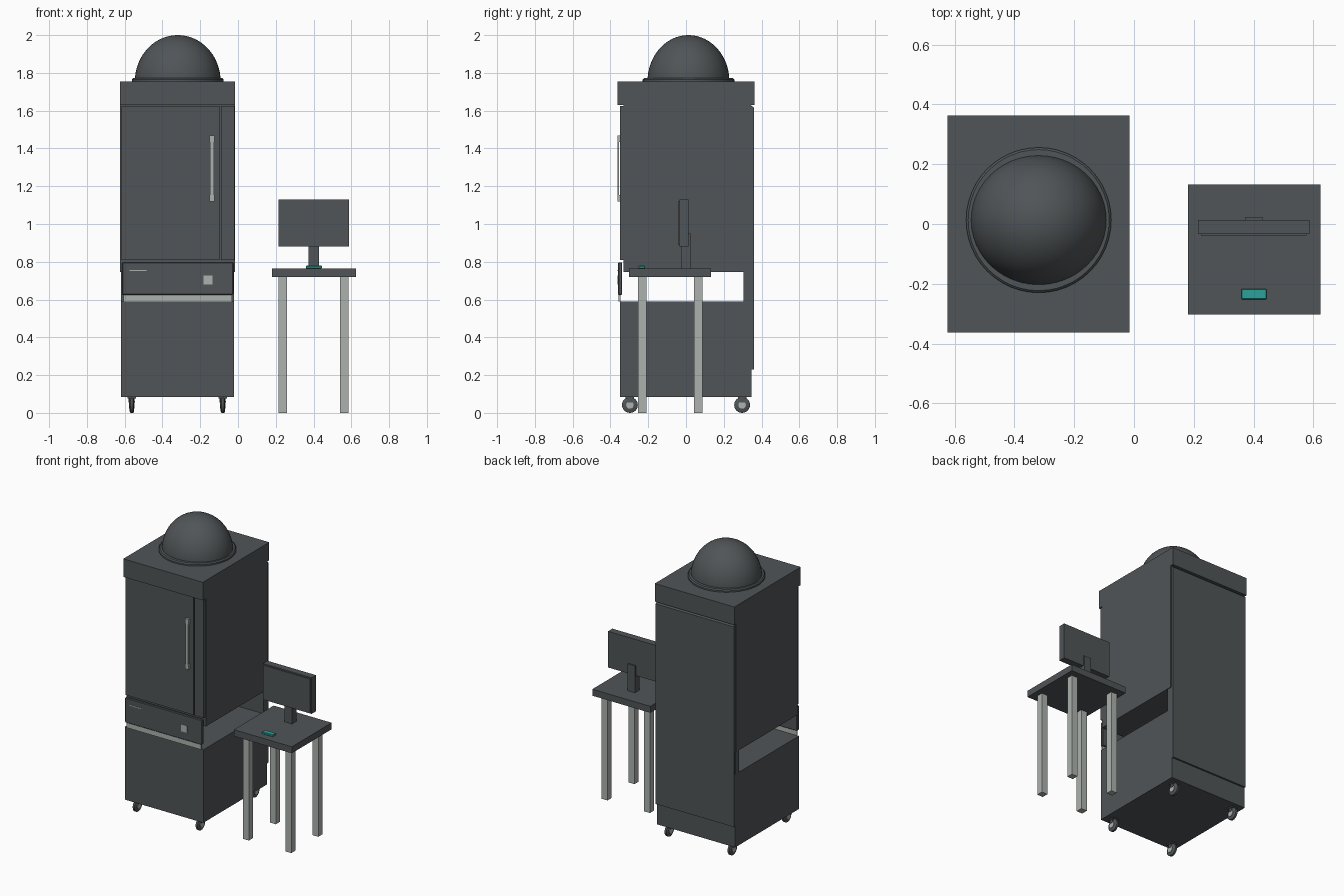
import bpy, bmesh, math
from mathutils import Vector

cube = bpy.data.objects.get("Cube")
if cube:
    bpy.data.objects.remove(cube, do_unlink=True)


def material(name, rgb):
    m = bpy.data.materials.new(name)
    m.use_nodes = True
    m.diffuse_color = (*rgb, 1)
    m.node_tree.nodes["Principled BSDF"].inputs["Base Color"].default_value = (*rgb, 1)
    return m


DARK = material("charcoal", (0.08, 0.09, 0.095))
LIGHT = material("light_grey", (0.42, 0.45, 0.43))
TEAL = material("teal", (0.024, 0.36, 0.32))


def finish(name, bm, mat, smooth=False):
    bmesh.ops.recalc_face_normals(bm, faces=bm.faces)
    mesh = bpy.data.meshes.new(name)
    bm.to_mesh(mesh)
    bm.free()
    mesh.materials.append(mat)
    ob = bpy.data.objects.new(name, mesh)
    bpy.context.scene.collection.objects.link(ob)
    if smooth:
        bpy.ops.object.select_all(action="DESELECT")
        bpy.context.view_layer.objects.active = ob
        ob.select_set(True)
        bpy.ops.object.shade_smooth_by_angle(angle=math.radians(35))
    return ob


def box(name, x, y, z, mat=DARK, bevel=0):
    """Box from (min, max) pairs."""
    bm = bmesh.new()
    bmesh.ops.create_cube(bm, size=1)
    for v in bm.verts:
        v.co = Vector([r[0] if c < 0 else r[1] for c, r in zip(v.co, (x, y, z))])
    if bevel:
        bmesh.ops.bevel(bm, geom=bm.edges[:], offset=bevel, segments=1, affect="EDGES")
    return finish(name, bm, mat)


def extrude_x(name, profile, x, mat=DARK):
    """Extrude a (y, z) outline along x."""
    bm = bmesh.new()
    face = bm.faces.new([bm.verts.new((x[0], y, z)) for y, z in profile])
    out = bmesh.ops.extrude_face_region(bm, geom=[face])
    moved = [g for g in out["geom"] if isinstance(g, bmesh.types.BMVert)]
    bmesh.ops.translate(bm, verts=moved, vec=(x[1] - x[0], 0, 0))
    return finish(name, bm, mat)


def lathe(name, profile, centre, mat=DARK, axis="Z", scale=(1, 1, 1), steps=48):
    """Spin a (radius, height) profile around the chosen axis."""
    bm = bmesh.new()
    verts = [bm.verts.new((r, 0, h)) for r, h in profile]
    edges = [bm.edges.new(pair) for pair in zip(verts, verts[1:])]
    bmesh.ops.spin(bm, geom=verts + edges, cent=(0, 0, 0), axis=(0, 0, 1),
                   angle=math.tau, steps=steps)
    bmesh.ops.remove_doubles(bm, verts=bm.verts, dist=1e-5)
    for v in bm.verts:
        p = Vector([a * b for a, b in zip(v.co, scale)])
        v.co = Vector(centre) + (Vector((p.z, p.x, p.y)) if axis == "X" else p)
    return finish(name, bm, mat, True)


# Cabinet bodies
extrude_x("upper_cabinet",
          [(-.363, 1.755), (-.363, 1.63), (-.33, 1.63), (-.33, .745),
           (.343, .745), (.343, 1.63), (.363, 1.63), (.363, 1.755)], (-.624, -.015))
box("lower_cabinet", (-.62, -.02), (-.35, .348), (.085, .59))
box("back_support", (-.62, -.02), (.305, .345), (.59, .745))
extrude_x("back_panel", [(.34, .23), (.36, .23), (.36, 1.615), (.343, 1.63), (.34, 1.63)],
          (-.618, -.02))

# Door, side strip and handle
box("door", (-.617, -.097), (-.349, -.328), (.81, 1.625))
box("door_side_strip", (-.09, -.018), (-.349, -.328), (.81, 1.625))
box("handle_bar", (-.148, -.128), (-.363, -.355), (1.13, 1.46), LIGHT)
for i, z in enumerate((1.12, 1.435)):
    box(f"handle_mount_{i}", (-.152, -.124), (-.363, -.346), (z, z + .034), LIGHT)

# Drawer front and trim
box("drawer_front", (-.614, -.025), (-.36, -.338), (.625, .797), DARK, .004)
box("drawer_slot", (-.575, -.485), (-.3625, -.358), (.751, .757), LIGHT)
box("drawer_badge", (-.182, -.135), (-.3625, -.358), (.68, .728), LIGHT)
box("drawer_trim", (-.605, -.032), (-.357, -.347), (.59, .625), LIGHT)

# Dome on its flange
lathe("dome_flange", [(0, 1.75), (.243, 1.75), (.243, 1.765), (.236, 1.772), (0, 1.772)],
      (-.319, .013, 0))
arc = [i * math.pi / 32 for i in range(17)]
lathe("dome", [(.227 * math.cos(a), .245 * math.sin(a)) for a in arc],
      (-.319, .013, 1.755), scale=(1, .955, 1))

# Casters
for i, x in enumerate((-.562, -.08)):
    for j, y in enumerate((-.297, .297)):
        tag = f"{i}_{j}"
        lathe("caster_wheel_" + tag,
              [(0, -.012), (.034, -.012), (.042, -.007), (.042, .007), (.034, .012), (0, .012)],
              (x, y, .042), axis="X", steps=24)
        lathe("caster_hub_" + tag, [(0, -.015), (.02, -.015), (.02, .015), (0, .015)],
              (x, y, .042), LIGHT, "X", steps=16)
        box("caster_plate_" + tag, (x - .022, x + .022), (y - .022, y + .022), (.077, .087))
        for k, s in enumerate((-1, 1)):
            sides = sorted((x + s * .013, x + s * .017))
            box(f"caster_fork_{tag}_{k}", sides, (y - .013, y + .013), (.055, .08))

# Table
box("table_top", (.18, .624), (-.303, .133), (.72, .765))
for i, x in enumerate((.215, .54)):
    for j, y in enumerate((-.253, .042)):
        box(f"table_leg_{i}_{j}", (x, x + .045), (y, y + .045), (0, .722), LIGHT)

# Monitor and small device
box("monitor", (.215, .587), (-.034, .014), (.88, 1.13))
box("monitor_screen", (.224, .578), (-.039, -.033), (.889, 1.121))
box("monitor_stand", (.374, .43), (-.025, .024), (.764, .95))
box("device", (.359, .444), (-.252, -.217), (.764, .779), TEAL, .003)
